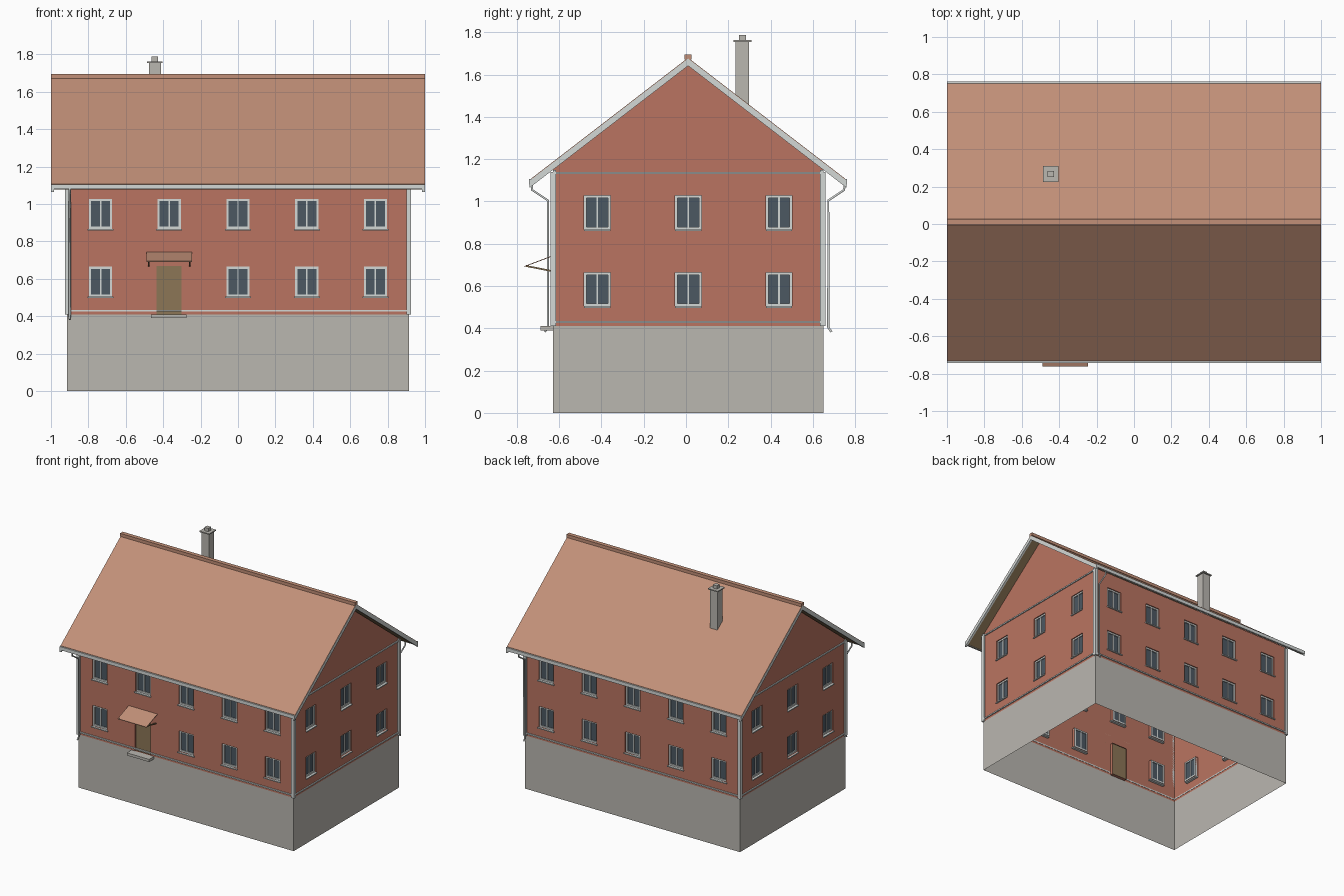
import bpy, bmesh, math
from mathutils import Matrix, Vector

if "Cube" in bpy.data.objects:
    bpy.data.objects.remove(bpy.data.objects["Cube"])


def material(name, r, g, b):
    lin = lambda c: (c / 255 / 12.92) if c < 11 else ((c / 255 + 0.055) / 1.055) ** 2.4
    m = bpy.data.materials.new(name)
    m.diffuse_color = (lin(r), lin(g), lin(b), 1)
    m.use_nodes = True
    m.node_tree.nodes["Principled BSDF"].inputs["Base Color"].default_value = m.diffuse_color
    return m


RED = material("red_plaster", 186, 116, 97)
TILE = material("terracotta_tile", 194, 144, 120)
STONE = material("grey_stone", 186, 183, 176)
TRIM = material("pale_trim", 212, 216, 214)
GLASS = material("dark_glass", 76, 88, 98)
WOOD = material("brown_wood", 140, 118, 86)

CY = 0.01                      # house centre line
HX, HY = 0.915, 0.64           # half size of the walls
BASE, EAVE, RIDGE, SLOPE = 0.41, 1.15, 1.68, 0.77


def make(name, faces, mat, matrix=Matrix()):
    """Mesh object from a list of polygons (each a list of points)."""
    bm = bmesh.new()
    for f in faces:
        bm.faces.new([bm.verts.new(matrix @ Vector(p)) for p in f])
    bmesh.ops.remove_doubles(bm, verts=bm.verts, dist=1e-5)
    mesh = bpy.data.meshes.new(name)
    bm.to_mesh(mesh)
    bm.free()
    mesh.materials.append(mat)
    ob = bpy.data.objects.new(name, mesh)
    bpy.context.collection.objects.link(ob)
    return ob


def boxes(name, spans, mat, matrix=Matrix()):
    """One object from several boxes (x0, x1, y0, y1, z0, z1)."""
    bm = bmesh.new()
    for x0, x1, y0, y1, z0, z1 in spans:
        m = Matrix.Translation(((x0 + x1) / 2, (y0 + y1) / 2, (z0 + z1) / 2))
        m = m @ Matrix.Diagonal((x1 - x0, y1 - y0, z1 - z0, 1))
        bmesh.ops.create_cube(bm, size=1, matrix=matrix @ m)
    mesh = bpy.data.meshes.new(name)
    bm.to_mesh(mesh)
    bm.free()
    mesh.materials.append(mat)
    ob = bpy.data.objects.new(name, mesh)
    bpy.context.collection.objects.link(ob)
    return ob


def prism(name, profile, x0, x1, mat):
    """Extrude a (y, z) profile along x."""
    n = len(profile)
    a = [(x0, y, z) for y, z in profile]
    b = [(x1, y, z) for y, z in profile]
    sides = [[a[i], b[i], b[(i + 1) % n], a[(i + 1) % n]] for i in range(n)]
    ob = make(name, sides + [a, b[::-1]], mat)
    bm = bmesh.new()
    bm.from_mesh(ob.data)
    bmesh.ops.recalc_face_normals(bm, faces=bm.faces)
    bm.to_mesh(ob.data)
    bm.free()
    return ob


def wall(name, half, top, holes, matrix, gable=False):
    """Flat wall with openings and short reveals; outside is local -y."""
    us = sorted({-half, half, *[h[0] for h in holes], *[h[1] for h in holes]})
    zs = sorted({BASE, top, *[h[2] for h in holes], *[h[3] for h in holes]})
    faces = []
    for u0, u1 in zip(us, us[1:]):
        for z0, z1 in zip(zs, zs[1:]):
            u, z = (u0 + u1) / 2, (z0 + z1) / 2
            if not any(h[0] < u < h[1] and h[2] < z < h[3] for h in holes):
                faces.append([(u0, 0, z0), (u1, 0, z0), (u1, 0, z1), (u0, 0, z1)])
    for a, b, c, d in holes:
        ring = [(a, c), (b, c), (b, d), (a, d)]
        for (p, q), (r, s) in zip(ring, ring[1:] + ring[:1]):
            faces.append([(p, 0, q), (r, 0, s), (r, 0.025, s), (p, 0.025, q)])
    if gable:
        faces.append([(-half, 0, top), (half, 0, top), (half, 0, EAVE),
                      (0, 0, RIDGE - 0.035), (-half, 0, EAVE)])
    make(name, faces, RED, matrix)


# Foundation: open shell
ring = [(-HX, CY - HY), (HX, CY - HY), (HX, CY + HY), (-HX, CY + HY)]
make("foundation", [[(*p, 0), (*q, 0), (*q, BASE), (*p, BASE)]
                    for p, q in zip(ring, ring[1:] + ring[:1])], STONE)

# Walls, windows and trim strips, side by side around the house
LONG = [-0.735, -0.368, 0, 0.368, 0.735]
SHORT = [-0.43, 0, 0.43]
ROWS = [0.505, 0.868]
WW, WH = 0.125, 0.16
DOOR = (-0.435, -0.302, BASE, 0.67)
for i, side in enumerate(["front", "right", "back", "left"]):
    is_long = i % 2 == 0
    half, dist = (HX, HY) if is_long else (HY, HX)
    mat4 = (Matrix.Translation((0, CY, 0)) @ Matrix.Rotation(i * math.pi / 2, 4, 'Z')
            @ Matrix.Translation((0, -dist, 0)))
    wins = [(u - WW / 2, u + WW / 2, z, z + WH) for u in (LONG if is_long else SHORT)
            for z in ROWS if not (i == 0 and u == LONG[1] and z == ROWS[0])]
    holes = wins + ([DOOR] if i == 0 else [])
    wall(side + "_wall", half, EAVE if is_long else 1.135, holes, mat4, not is_long)
    frames, t = [], 0.012
    for a, b, c, d in wins:
        m = (a + b) / 2
        frames += [(a, a + t, 0.008, 0.026, c, d), (b - t, b, 0.008, 0.026, c, d),
                   (a, b, 0.008, 0.026, d - t, d), (a, b, 0.008, 0.026, c, c + t),
                   (m - 0.004, m + 0.004, 0.01, 0.024, c, d)]
    boxes(side + "_window_frames", frames, TRIM, mat4)
    e = 0.007 if is_long else 0
    boxes(side + "_window_sills", [(a - e, b + e, -0.01, 0.02, c - 0.008, c)
                                   for a, b, c, d in wins], TRIM, mat4)
    boxes(side + "_window_glass", [(a + t, b - t, 0.016, 0.02, c + t, d - t)
                                   for a, b, c, d in wins], GLASS, mat4)
    strips = [(-half, half, -0.008, 0.002, 0.425, 0.435)]
    if not is_long:
        strips.append((-half, half, -0.008, 0.002, 1.13, 1.14))
    boxes(side + "_trim_strips", strips, TRIM, mat4)
    if i == 0:
        boxes("door", [(DOOR[0], DOOR[1], 0.008, 0.02, BASE, DOOR[3])], WOOD, mat4)

# Corner boards: an L of two planks at each corner
planks = []
for sx in (-1, 1):
    for sy in (-1, 1):
        xs = sorted([sx * 0.9, sx * 0.925])
        ys = sorted([CY + sy * HY, CY + sy * (HY + 0.01)])
        planks.append((*xs, *ys, BASE, 1.14))
        xs = sorted([sx * HX, sx * 0.925])
        ys = sorted([CY + sy * 0.625, CY + sy * HY])
        planks.append((*xs, *ys, BASE, 1.15))
boxes("corner_boards", planks, TRIM)

# Roof: tiles, wooden underside, verge boards, gutters, ridge
def top(d, drop):
    return RIDGE - SLOPE * d - drop


D = 0.742
for s, side in ((-1, "front"), (1, "back")):
    def band(hi, lo, d=D):
        return [(CY, top(0, hi)), (CY + s * d, top(d, hi)),
                (CY + s * d, top(d, lo)), (CY, top(0, lo))]
    prism(side + "_roof_tiles", band(0, 0.012), -0.999, 0.999, TILE)
    prism(side + "_roof_underside", band(0.012, 0.03), -0.985, 0.985, WOOD)
    for x in (-1.0, 0.985):
        prism(side + "_verge_board", band(0.004, 0.038, D + 0.008), x, x + 0.015, TRIM)
    y0, y1 = sorted([CY + s * (D - 0.006), CY + s * (D + 0.01)])
    boxes(side + "_gutter", [(-1, 1, y0, y1, 1.08, 1.106)], TRIM)
    # Downpipe with a bend at the top and a kick at the bottom
    curve = bpy.data.curves.new(side + "_downpipe", 'CURVE')
    curve.dimensions = '3D'
    curve.bevel_depth = 0.006
    curve.bevel_resolution = 1
    curve.use_fill_caps = True
    path = [(0.74, 1.085), (0.738, 1.055), (0.663, 1.005), (0.663, 0.405), (0.678, 0.383)]
    sp = curve.splines.new('POLY')
    sp.points.add(len(path) - 1)
    for p, (d, z) in zip(sp.points, path):
        p.co = (s * 0.9, CY + s * d, z, 1)
    curve.materials.append(TRIM)
    bpy.context.collection.objects.link(bpy.data.objects.new(side + "_downpipe", curve))
boxes("ridge_cap", [(-1, 1, CY - 0.016, CY + 0.016, 1.672, 1.696)], TILE)

# Chimney with cap and pot
cx, cy = -0.445, 0.267
boxes("chimney", [(cx - r, cx + r, cy - r, cy + r, z0, z1) for r, z0, z1 in
                  ((0.032, 1.4, 1.755), (0.042, 1.755, 1.763), (0.017, 1.763, 1.788))], STONE)

# Entrance: step, sloping canopy and two brackets
boxes("door_step", [(-0.465, -0.275, -0.688, CY - HY, 0.39, 0.41)], STONE)
prism("canopy", [(-0.763, 0.695), (-0.63, 0.745), (-0.63, 0.741), (-0.763, 0.691)],
      -0.49, -0.245, TILE)
for x in (-0.482, -0.262):
    prism("canopy_bracket", [(-0.757, 0.699), (-0.63, 0.674), (-0.63, 0.666), (-0.757, 0.691)],
          x, x + 0.009, WOOD)
